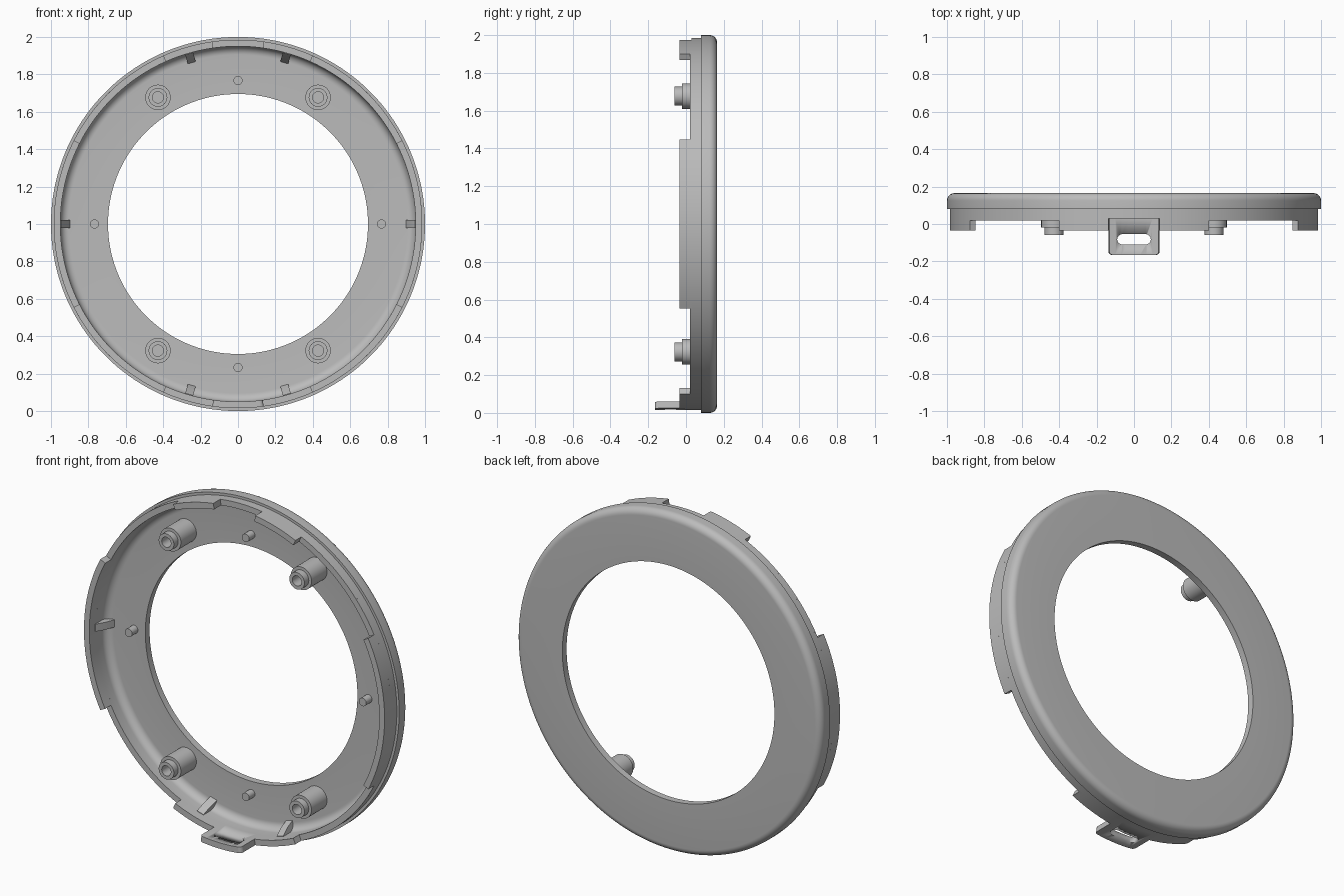
import bpy, bmesh, math
from mathutils import Vector

if "Cube" in bpy.data.objects:
    bpy.data.objects.remove(bpy.data.objects["Cube"])

CENTRE = Vector((0, 0, 1))
R_IN, R_LIP, R_OUT = 0.95, 0.985, 1.0
Y_FLOOR, Y_BACK, Y_RIM = 0.125, 0.165, 0.03

grey = bpy.data.materials.new("plain grey")
grey.use_nodes = True
colour = (0.5, 0.5, 0.5, 1)
grey.diffuse_color = colour
grey.node_tree.nodes["Principled BSDF"].inputs["Base Color"].default_value = colour


def polar(r, y, deg, centre=CENTRE):
    a = math.radians(deg)
    return centre + Vector((r * math.cos(a), y, r * math.sin(a)))


def finish(name, bm):
    bmesh.ops.remove_doubles(bm, verts=bm.verts, dist=1e-5)
    bmesh.ops.recalc_face_normals(bm, faces=bm.faces)
    mesh = bpy.data.meshes.new(name)
    bm.to_mesh(mesh)
    bm.free()
    mesh.materials.append(grey)
    ob = bpy.data.objects.new(name, mesh)
    bpy.context.collection.objects.link(ob)
    bpy.ops.object.select_all(action='DESELECT')
    ob.select_set(True)
    bpy.context.view_layer.objects.active = ob
    bpy.ops.object.shade_smooth_by_angle(angle=math.radians(30))
    return ob


def lathe(name, profile, steps, centre=CENTRE, closed=True):
    """Turn an (r, y) profile around the y direction."""
    bm = bmesh.new()
    rows = [[bm.verts.new(polar(r, y, 360 * i / steps, centre)) for r, y in profile]
            for i in range(steps)]
    n = len(profile)
    for i in range(steps):
        a, b = rows[i], rows[(i + 1) % steps]
        for j in range(n if closed else n - 1):
            k = (j + 1) % n
            bm.faces.new((a[j], a[k], b[k], b[j]))
    return finish(name, bm)


def arc_block(name, y_front, y_back, a0, a1):
    """Piece of the rim wall between two angles."""
    bm = bmesh.new()
    steps = max(4, round((a1 - a0) / 2))
    section = [(R_IN, y_back), (R_LIP, y_back), (R_LIP, y_front), (R_IN, y_front)]
    rows = [[bm.verts.new(polar(r, y, a0 + (a1 - a0) * i / steps)) for r, y in section]
            for i in range(steps + 1)]
    for a, b in zip(rows, rows[1:]):
        for j in range(4):
            k = (j + 1) % 4
            bm.faces.new((a[j], a[k], b[k], b[j]))
    bm.faces.new(rows[0])
    bm.faces.new(rows[-1])
    return finish(name, bm)


def fillet(r, y, rad, start, end, steps=8):
    pts = []
    for i in range(steps + 1):
        a = math.radians(start + (end - start) * i / steps)
        pts.append((r + rad * math.cos(a), y + rad * math.sin(a)))
    return pts


# Dished ring with rounded back edge and inner fillet
profile = [(0.695, Y_BACK), (0.695, Y_FLOOR)]
profile += fillet(R_IN - 0.045, Y_FLOOR - 0.045, 0.045, 90, 0)
profile += [(R_IN, Y_RIM), (R_LIP, Y_RIM), (R_LIP, 0.08), (R_OUT, 0.08)]
profile += fillet(R_OUT - 0.04, Y_BACK - 0.04, 0.04, 0, 90)
lathe("ring_body", profile, 180)

# Stepped lip: tall side walls, low stretches and short tabs
for side, base in (("left", 0), ("right", 180)):
    arc_block(side + "_tall_wall", -0.035, Y_RIM, base - 27, base + 27)
    for start in (27, -66):
        arc_block(side + "_low_wall", 0.02, Y_RIM, base + start, base + start + 39)
    for start in (66, -82):
        arc_block(side + "_short_tab", -0.035, Y_RIM, base + start, base + start + 16)

# Slotted mounting tab at the bottom
tab = arc_block("mounting_tab", -0.165, Y_RIM, 262, 278)
bm = bmesh.new()
bm.from_mesh(tab.data)
corners = [e for e in bm.edges
           if all(v.co.y < -0.16 and abs(v.co.x) > 0.125 for v in e.verts)
           and abs(e.verts[0].co.z - e.verts[1].co.z) > 0.03]
bmesh.ops.bevel(bm, geom=corners, offset=0.018, segments=4, affect='EDGES', profile=0.5)
bm.to_mesh(tab.data)
bm.free()

bm = bmesh.new()
outline = []
for cx, start in ((0.062, -90), (-0.062, 90)):
    outline += [bm.verts.new((x, y, -0.1)) for x, y in fillet(cx, -0.082, 0.028, start, start + 180)]
face = bm.faces.new(outline)
moved = bmesh.ops.extrude_face_region(bm, geom=[face])["geom"]
bmesh.ops.translate(bm, vec=(0, 0, 0.3),
                    verts=[v for v in moved if isinstance(v, bmesh.types.BMVert)])
cutter = finish("slot_cutter", bm)
cutter.hide_render = True
mod = tab.modifiers.new("slot", 'BOOLEAN')
mod.operation = 'DIFFERENCE'
mod.solver = 'EXACT'
mod.object = cutter
bpy.context.view_layer.objects.active = tab
bpy.ops.object.modifier_apply(modifier=mod.name)
bpy.data.objects.remove(cutter)

# Hollow stepped screw posts
post = [(0, 0.06), (0.03, 0.06), (0.03, -0.06), (0.05, -0.06), (0.05, -0.02),
        (0.068, -0.02), (0.068, 0.13), (0, 0.13)]
for sx in (-1, 1):
    for sz in (-1, 1):
        lathe("screw_post", post, 32, Vector((0.428 * sx, 0, 1 + 0.677 * sz)), False)

# Small locating pins
pin = [(0, 0.07), (0.024, 0.07), (0.024, 0.13), (0, 0.13)]
for angle in range(0, 360, 90):
    lathe("locating_pin", pin, 24, polar(0.767, 0, angle), False)

# Wedge ribs inside the wall
for angle in (0, 74, 106, 180, 254, 286):
    bm = bmesh.new()
    a = math.radians(angle)
    across = Vector((-math.sin(a), 0, math.cos(a))) * 0.022
    wedge = [(0.955, 0.02), (0.947, 0.02), (0.918, 0.07), (0.895, 0.13), (0.955, 0.13)]
    ends = [[bm.verts.new(polar(r, y, angle) + across * s) for r, y in wedge] for s in (-1, 1)]
    for end in ends:
        bm.faces.new(end)
    for j in range(5):
        k = (j + 1) % 5
        bm.faces.new((ends[0][j], ends[0][k], ends[1][k], ends[1][j]))
    finish("wall_rib", bm)
